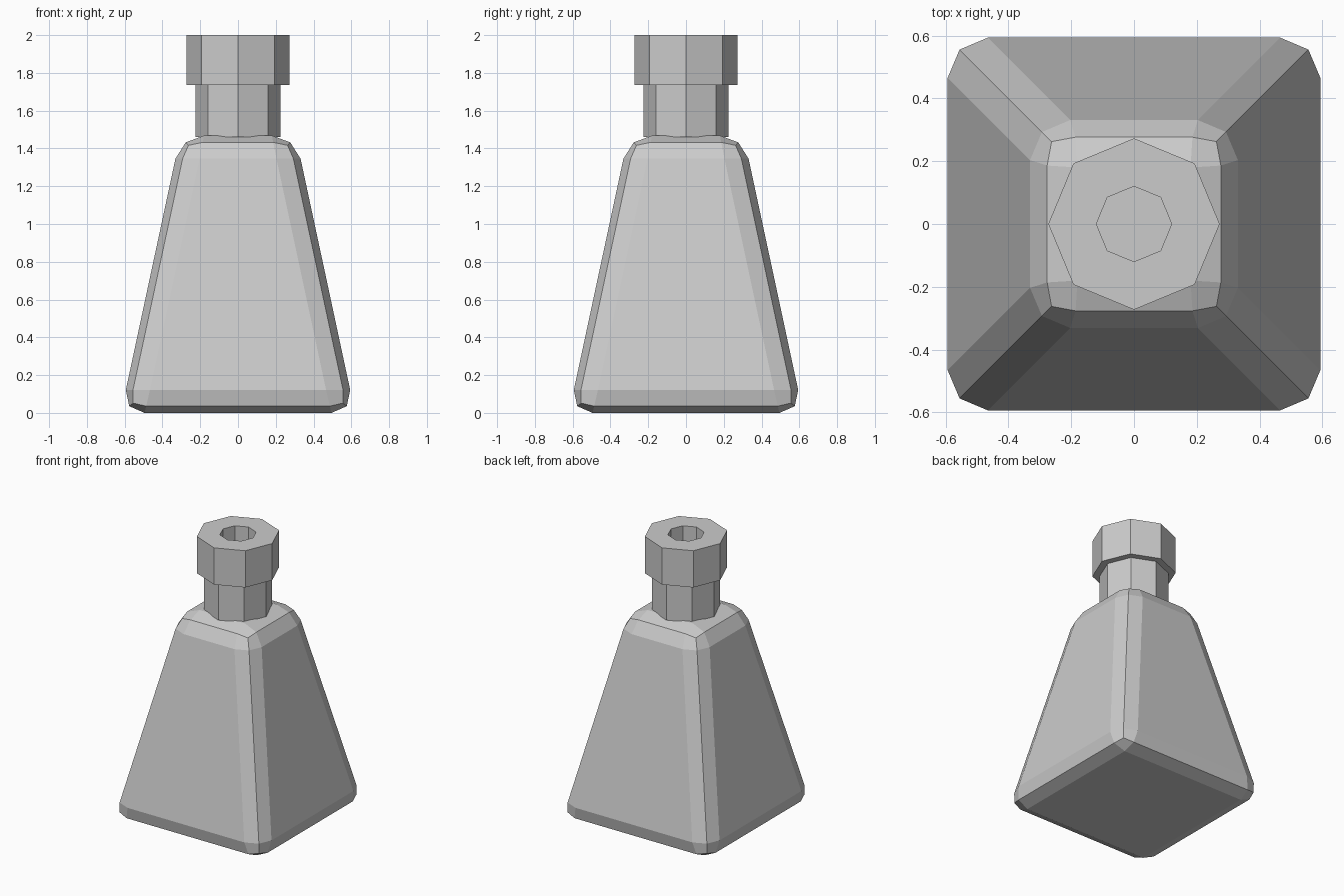
import bpy, bmesh, math

if "Cube" in bpy.data.objects:
    bpy.data.objects.remove(bpy.data.objects["Cube"])

grey = bpy.data.materials.new("light grey")
grey.diffuse_color = (0.6, 0.6, 0.6, 1)
grey.use_nodes = True
grey.node_tree.nodes["Principled BSDF"].inputs["Base Color"].default_value = grey.diffuse_color


def finish(bm, name):
    bmesh.ops.recalc_face_normals(bm, faces=bm.faces)
    mesh = bpy.data.meshes.new(name)
    bm.to_mesh(mesh)
    bm.free()
    mesh.materials.append(grey)
    obj = bpy.data.objects.new(name, mesh)
    bpy.context.collection.objects.link(obj)
    return obj


def lathe_octagon(name, profile):
    """Stack eight-sided rings from (radius, z) pairs and cap both ends."""
    bm = bmesh.new()
    rings = [[bm.verts.new((r * math.cos(i * math.pi / 4),
                            r * math.sin(i * math.pi / 4), z))
              for i in range(8)] for r, z in profile]
    for a, b in zip(rings, rings[1:]):
        for i in range(8):
            j = (i + 1) % 8
            bm.faces.new((a[i], a[j], b[j], b[i]))
    bm.faces.new(rings[0][::-1])
    bm.faces.new(rings[-1])
    return finish(bm, name)


# Flask body: tapered square block with rounded edges
HEIGHT, BASE, TOP = 1.468, 0.62, 0.305
bm = bmesh.new()
bmesh.ops.create_cube(bm, size=2)
for v in bm.verts:
    upper = v.co.z > 0
    half = TOP if upper else BASE
    v.co = (v.co.x * half, v.co.y * half, HEIGHT if upper else 0)
bmesh.ops.bevel(bm, geom=bm.edges[:], offset=0.125, offset_type='OFFSET',
                segments=2, profile=0.5, affect='EDGES')
finish(bm, "flask_body")

# Neck
lathe_octagon("neck", [(0.225, 1.46), (0.225, 1.74)])

# Lip with a recessed mouth
lathe_octagon("lip", [(0.273, 1.735), (0.273, 2.0), (0.12, 2.0), (0.12, 1.75)])
